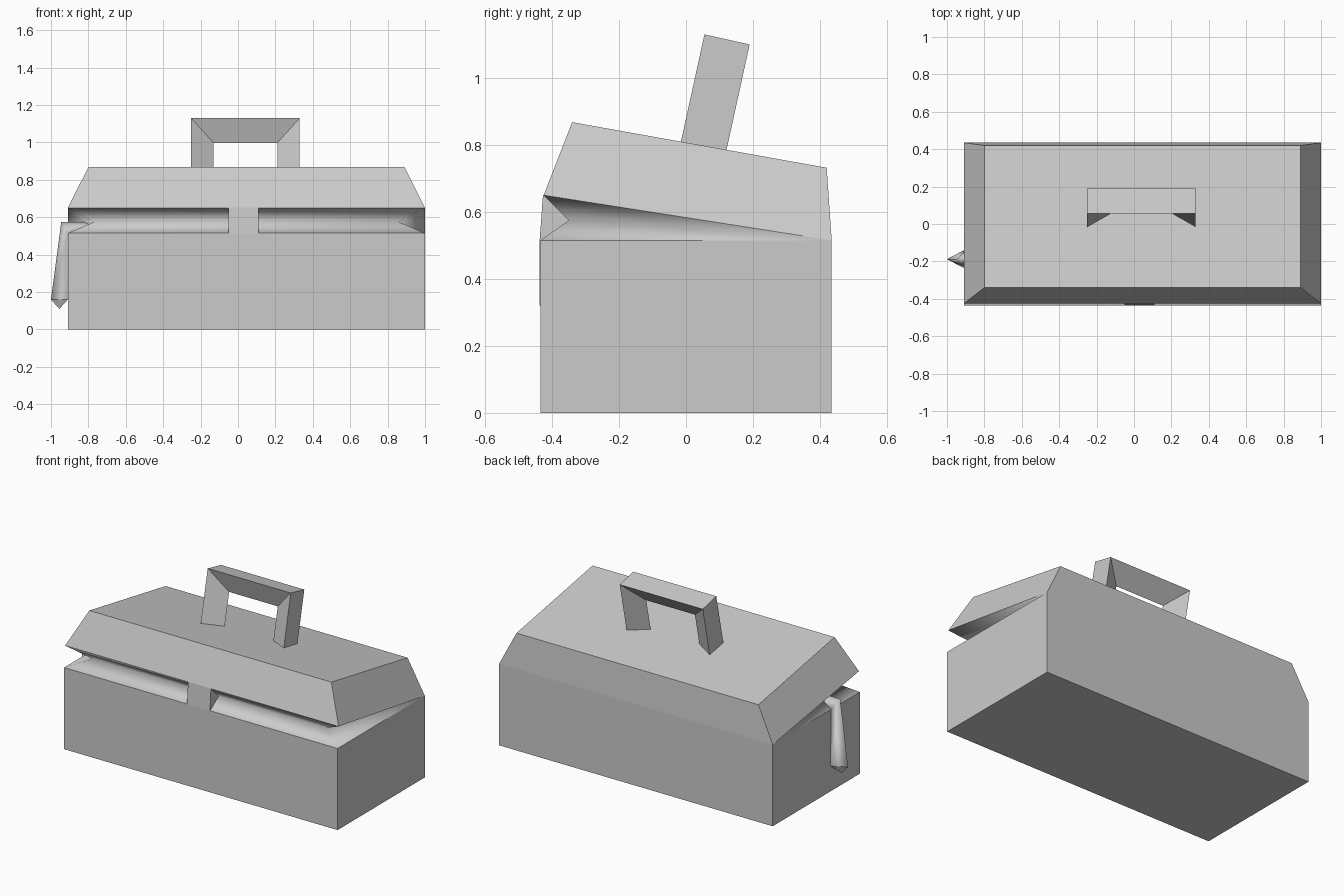
import bpy, bmesh

if "Cube" in bpy.data.objects:
    bpy.data.objects.remove(bpy.data.objects["Cube"])


def build(name, verts, faces, soft=()):
    """Make a mesh object; faces whose index is in soft get smooth shading."""
    mesh = bpy.data.meshes.new(name)
    mesh.from_pydata(verts, [], faces)
    bm = bmesh.new()
    bm.from_mesh(mesh)
    bm.faces.ensure_lookup_table()
    for f in bm.faces:
        f.smooth = f.index in soft
    # keep the border between smooth and flat areas crisp
    for e in bm.edges:
        e.smooth = all(f.smooth for f in e.link_faces)
    bmesh.ops.recalc_face_normals(bm, faces=bm.faces)
    bm.to_mesh(mesh)
    bm.free()
    obj = bpy.data.objects.new(name, mesh)
    bpy.context.collection.objects.link(obj)
    return obj


def loft(name, sections, smooth=False):
    """Skin a row of equal-length sections and cap both ends."""
    n = len(sections[0])
    verts = [p for s in sections for p in s]
    faces = []
    for i in range(len(sections) - 1):
        for j in range(n):
            k = (j + 1) % n
            faces.append((i * n + j, i * n + k, (i + 1) * n + k, (i + 1) * n + j))
    soft = range(len(faces)) if smooth else ()
    faces += [tuple(range(n)), tuple(range(len(verts) - n, len(verts)))]
    return build(name, verts, faces, soft)


X0, X1, Y = -0.91, 1.0, 0.435
RIM = 0.515

# body with half-open lid: left/right vertex pairs, side profile by side profile
pairs = [
    (X0, X1, -Y, 0),            # 0 bottom front
    (X0, X1, -Y, RIM),          # 1 box front rim
    (-0.77, 0.86, -0.35, 0.575),  # 2 mouth depth
    (X0, X1, -0.425, 0.65),     # 3 lid front rim
    (-0.80, 0.89, -0.34, 0.868),  # 4 lid top front
    (-0.80, 0.89, 0.42, 0.732),   # 5 lid top back
    (X0, X1, Y, RIM),           # 6 hinge
    (X0, X1, Y, 0),             # 7 bottom back
]
verts = [(x, y, z) for a, b, y, z in pairs for x in (a, b)]
faces = [(2 * i, 2 * i + 1, 2 * j + 1, 2 * j)
         for i in range(8) for j in [(i + 1) % 8]]
for s in (0, 1):
    side = lambda *ids: tuple(2 * i + s for i in ids)
    faces += [side(0, 1, 6, 7), side(1, 2, 6), side(2, 3, 6), side(3, 4, 5, 6)]
mouth = {1, 2, 9, 10, 13, 14}
build("chest_body_and_lid", verts, faces, mouth)

# front latch bridging the mouth
latch = [(-0.437, 0.32), (-0.437, RIM), (-0.427, 0.652), (-0.34, 0.575), (-0.40, 0.32)]
loft("front_latch", [[(x, y, z) for y, z in latch] for x in (-0.05, 0.11)])

# carrying handle: triangular section, flat side outward, mitred corners
D = (0.214, 0.977)      # leaning direction in y, z
top_front, top_back = (0.055, 1.13), (0.19, 1.10)
mid = [(a + b) / 2 for a, b in zip(top_front, top_back)]


def handle_section(x_outer, x_inner, drop, apex_drop):
    def point(x, p, d):
        return (x, p[0] - D[0] * d, p[1] - D[1] * d)
    return [point(x_outer, top_front, drop), point(x_outer, top_back, drop),
            point(x_inner, mid, apex_drop)]


loft("carry_handle", [
    handle_section(-0.25, -0.13, 0.36, 0.36),
    handle_section(-0.25, -0.13, 0, 0.12),
    handle_section(0.33, 0.21, 0, 0.12),
    handle_section(0.33, 0.21, 0.36, 0.36),
])

# strap hanging out of the left side: ridged, folded over the rim
YC = -0.188


def strap_section(edge, ridge, half):
    return [(edge[0], YC - half, edge[1]), (ridge[0], YC, ridge[1]),
            (edge[0], YC + half, edge[1])]


loft("hanging_strap", [
    strap_section((-0.78, 0.53), (-0.78, 0.575), 0.04),
    strap_section((-0.91, 0.515), (-0.945, 0.575), 0.04),
    strap_section((-0.91, 0.16), (-1.0, 0.16), 0.047),
], smooth=True)

# pointed strap end
tip = strap_section((-0.91, 0.16), (-1.0, 0.16), 0.047) + [(-0.955, YC, 0.11)]
build("strap_tip", tip, [(0, 1, 3), (1, 2, 3), (2, 0, 3), (0, 1, 2)])
